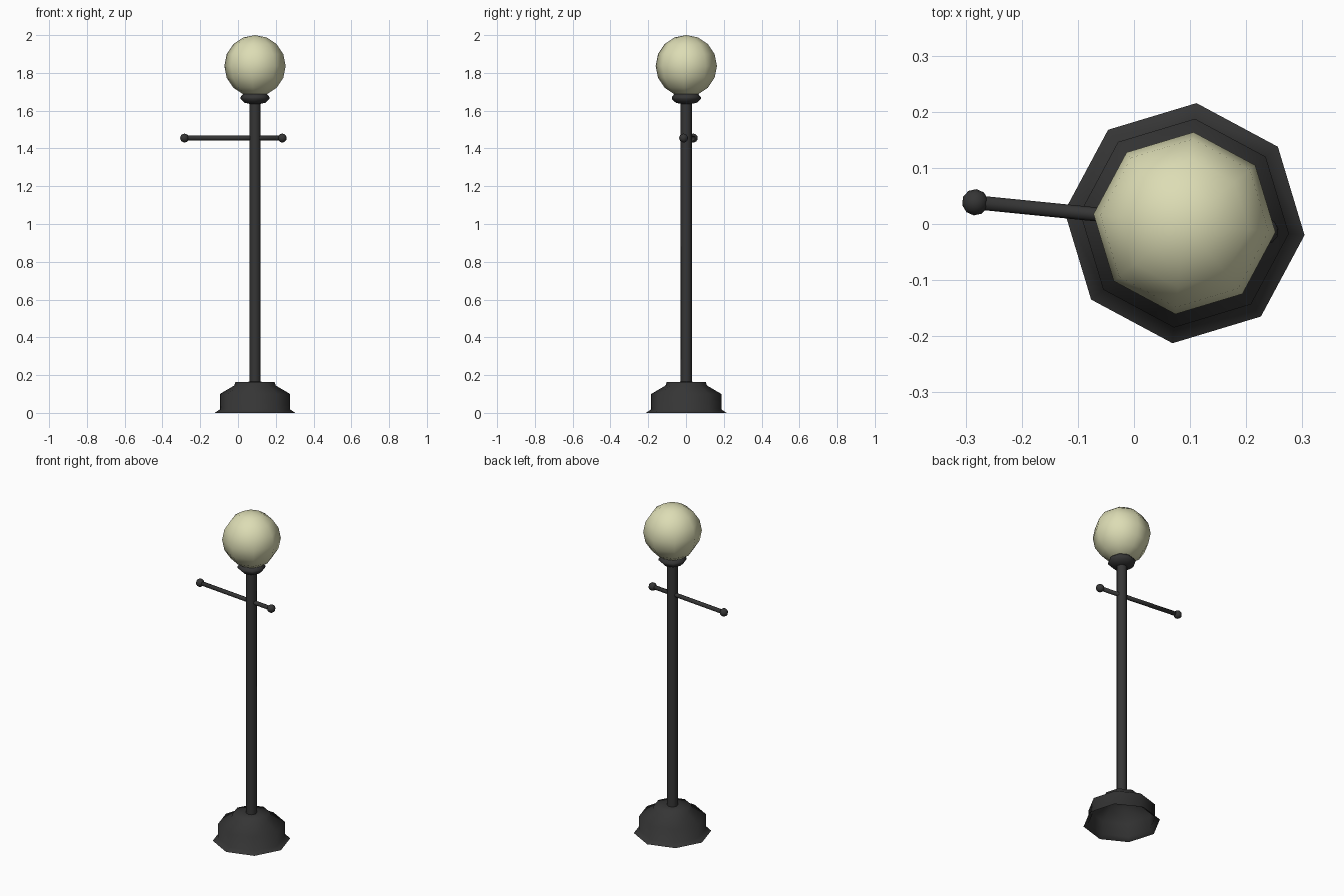
import bpy, bmesh, math
from mathutils import Vector, Matrix

if "Cube" in bpy.data.objects:
    bpy.data.objects.remove(bpy.data.objects["Cube"])

TURN = math.radians(-5.7)      # whole lamp is slightly turned
CX, CY = 0.09, 0.0015          # post axis


def material(name, rgb):
    m = bpy.data.materials.new(name)
    m.diffuse_color = (*rgb, 1)
    m.use_nodes = True
    m.node_tree.nodes["Principled BSDF"].inputs["Base Color"].default_value = m.diffuse_color
    return m


iron = material("dark iron", (0.036, 0.036, 0.036))
glass = material("cream glass", (0.72, 0.72, 0.46))
PLACE = Matrix.Translation((CX, CY, 0)) @ Matrix.Rotation(TURN, 4, 'Z')


def finish(name, bm, mat, smooth=True):
    bmesh.ops.recalc_face_normals(bm, faces=bm.faces)
    bm.transform(PLACE)
    for f in bm.faces:
        f.smooth = smooth
    me = bpy.data.meshes.new(name)
    bm.to_mesh(me)
    bm.free()
    me.materials.append(mat)
    ob = bpy.data.objects.new(name, me)
    bpy.context.collection.objects.link(ob)
    return ob


def lathe(name, profile, mat, sides=8, cap_top=False):
    """Revolve (radius, height) points around the post axis."""
    bm = bmesh.new()
    rings = [[bm.verts.new((r * math.cos(2 * math.pi * i / sides),
                            r * math.sin(2 * math.pi * i / sides), z))
              for i in range(sides)] for r, z in profile]
    for a, b in zip(rings, rings[1:]):
        for i in range(sides):
            j = (i + 1) % sides
            bm.faces.new((a[i], a[j], b[j], b[i]))
    if cap_top:
        bm.faces.new(rings[-1])
    return finish(name, bm, mat)


def ball(name, center, radius, mat, u, v):
    bm = bmesh.new()
    bmesh.ops.create_uvsphere(bm, u_segments=u, v_segments=v, radius=radius,
                              matrix=Matrix.Translation(center))
    return finish(name, bm, mat)


# Flared foot, open underneath
lathe("base", [(0.215, 0.0), (0.187, 0.018), (0.187, 0.10), (0.11, 0.145),
               (0.104, 0.163), (0.028, 0.165)], iron)
# Post and the collar that holds the globe
lathe("post", [(0.03, 0.155), (0.03, 1.66)], iron)
lathe("collar", [(0.028, 1.636), (0.056, 1.642), (0.077, 1.662),
                 (0.077, 1.672), (0.062, 1.69)], iron, cap_top=True)
# Glass globe
ball("globe", (0, 0, 1.837), 0.163, glass, 8, 8)

# Ladder bar with end knobs
LEFT, RIGHT, BAR_Z = -0.375, 0.145, 1.455
bm = bmesh.new()
bmesh.ops.create_cone(bm, cap_ends=True, segments=8, radius1=0.0125, radius2=0.0125,
                      depth=RIGHT - LEFT,
                      matrix=Matrix.Translation(((LEFT + RIGHT) / 2, 0, BAR_Z))
                      @ Matrix.Rotation(math.pi / 2, 4, 'Y'))
finish("ladder_bar", bm, iron)
for side, x in (("left", LEFT), ("right", RIGHT)):
    ball(side + "_knob", Vector((x, 0, BAR_Z)), 0.0235, iron, 10, 8)
